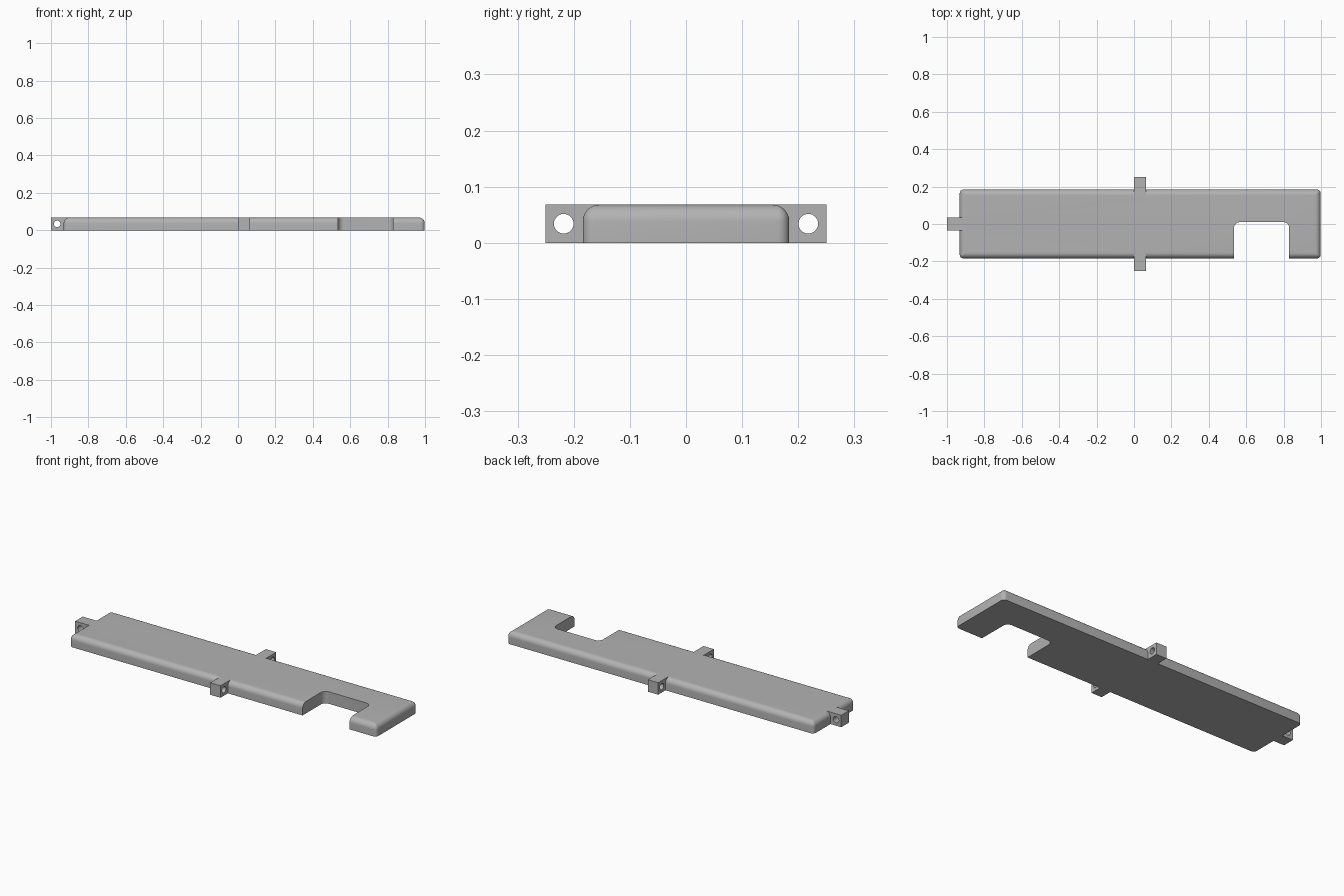
import bpy, bmesh, math

if "Cube" in bpy.data.objects:
    bpy.data.objects.remove(bpy.data.objects["Cube"], do_unlink=True)

HEIGHT = 0.068
FILLET = 0.03
CORNER = 0.02
X0, X1, Y = -0.932, 0.998, 0.184

grey = bpy.data.materials.new("plain grey")
grey.use_nodes = True
grey.diffuse_color = (0.45, 0.45, 0.45, 1)
grey.node_tree.nodes["Principled BSDF"].inputs["Base Color"].default_value = (0.45, 0.45, 0.45, 1)


def make_object(name, bm):
    bmesh.ops.recalc_face_normals(bm, faces=bm.faces)
    mesh = bpy.data.meshes.new(name)
    bm.to_mesh(mesh)
    bm.free()
    mesh.materials.append(grey)
    obj = bpy.data.objects.new(name, mesh)
    bpy.context.collection.objects.link(obj)
    return obj


def rounded_rect(x0, x1, y, radius, steps=6):
    points = []
    corners = [(x1, y, -1, -1), (x0, y, 1, -1), (x0, -y, 1, 1), (x1, -y, -1, 1)]
    for quarter, (cx, cy, sx, sy) in enumerate(corners):
        for i in range(steps + 1):
            a = math.pi / 2 * (quarter + i / steps)
            points.append((cx + radius * (sx + math.cos(a)), cy + radius * (sy + math.sin(a))))
    return points


def loft(name, rings):
    """Skin stacked rings of points and cap both ends."""
    bm = bmesh.new()
    loops = [[bm.verts.new(p) for p in ring] for ring in rings]
    for low, high in zip(loops, loops[1:]):
        for i in range(len(low)):
            j = (i + 1) % len(low)
            bm.faces.new((low[i], low[j], high[j], high[i]))
    bm.faces.new(loops[0][::-1])
    bm.faces.new(loops[-1])
    return make_object(name, bm)


def box(name, x0, x1, y0, y1):
    corners = [(x0, y0), (x1, y0), (x1, y1), (x0, y1)]
    return loft(name, [[(x, y, z) for x, y in corners] for z in (0, HEIGHT)])


def combine(target, tool, operation):
    mod = target.modifiers.new(operation, "BOOLEAN")
    mod.operation = operation
    mod.solver = "EXACT"
    mod.object = tool
    bpy.context.view_layer.objects.active = target
    bpy.ops.object.modifier_apply(modifier=mod.name)
    bpy.data.objects.remove(tool, do_unlink=True)


# Plate with rounded upper edges
rings = [[(x, y, 0) for x, y in rounded_rect(X0, X1, Y, CORNER)]]
for step in range(9):
    a = math.pi / 2 * step / 8
    inset = FILLET * (1 - math.cos(a))
    z = HEIGHT - FILLET + FILLET * math.sin(a)
    outline = rounded_rect(X0 + inset, X1 - inset, Y - inset, max(CORNER - inset, 0.001))
    rings.append([(x, y, z) for x, y in outline])
plate = loft("plate", rings)

# Notch in the front edge with rounded inner corners
notch = rounded_rect(0.535, 0.83, 0.2, 0.03)
combine(plate, loft("notch_cutter", [[(x, y - 0.19, z) for x, y in notch] for z in (-0.1, 0.2)]),
        "DIFFERENCE")

# Square mounting lugs on both sides and the right end
combine(plate, box("side_lug_back", 0, 0.065, 0.14, 0.25), "UNION")
combine(plate, box("side_lug_front", 0, 0.065, -0.25, -0.14), "UNION")
combine(plate, box("end_lug", -1, -0.88, -0.034, 0.034), "UNION")

# Round holes through the lugs
for cx, cy, along_x in [(0.0325, 0.218, True), (0.0325, -0.218, True), (-0.967, 0, False)]:
    circle = [(0.0175 * math.cos(t * math.tau / 32), 0.0175 * math.sin(t * math.tau / 32))
              for t in range(32)]
    ends = (-0.05, 0.05)
    if along_x:
        path = [[(cx + e, cy + u, HEIGHT / 2 + v) for u, v in circle] for e in ends]
    else:
        path = [[(cx + u, cy + e, HEIGHT / 2 + v) for u, v in circle] for e in ends]
    combine(plate, loft("hole_cutter", path), "DIFFERENCE")

plate.name = "mounting_plate"
bpy.ops.object.select_all(action="DESELECT")
plate.select_set(True)
bpy.context.view_layer.objects.active = plate
bpy.ops.object.shade_smooth_by_angle(angle=math.radians(30))
